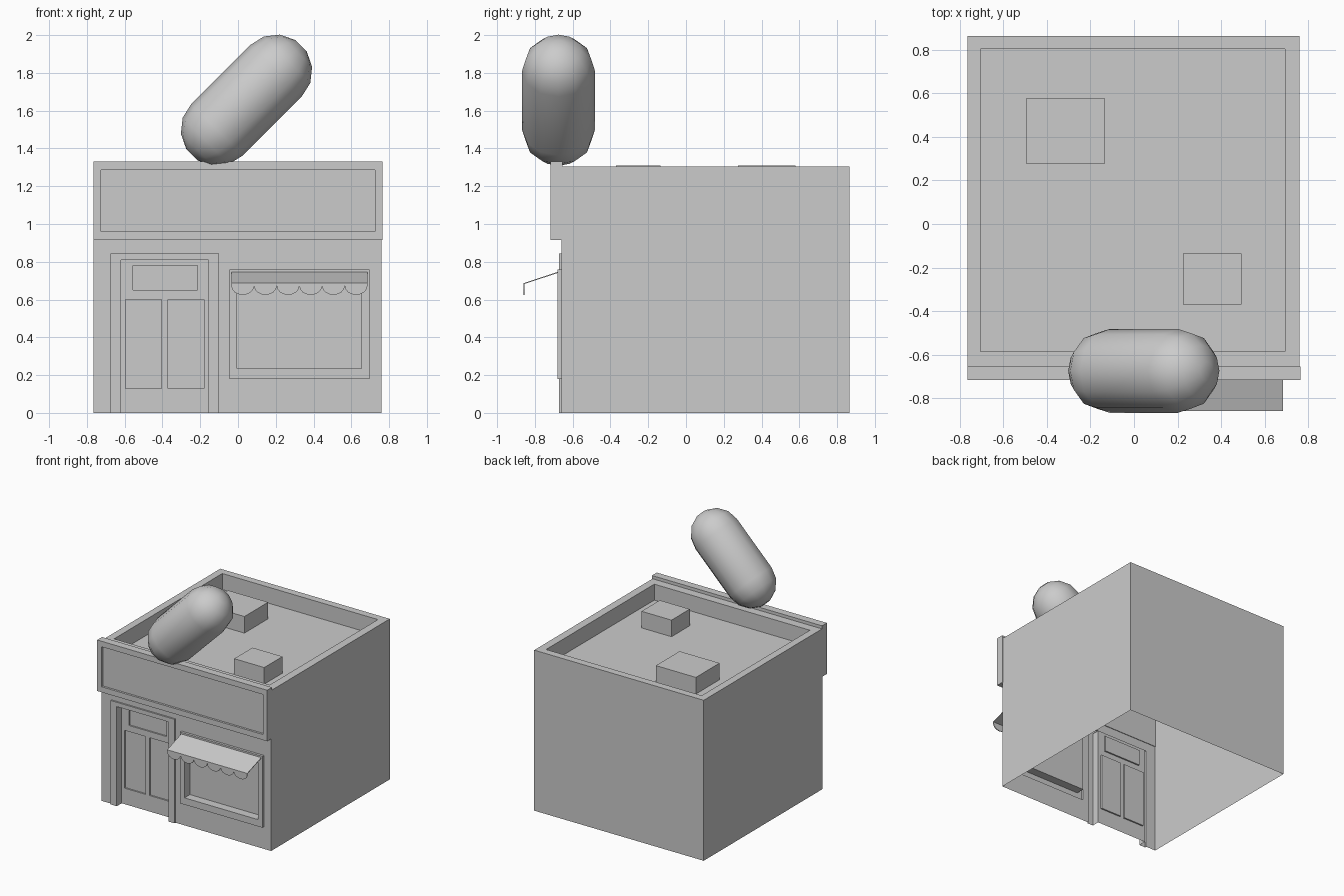
import bpy, bmesh, math
from mathutils import Matrix

if "Cube" in bpy.data.objects:
    bpy.data.objects.remove(bpy.data.objects["Cube"])


def finish(name, bm):
    mesh = bpy.data.meshes.new(name)
    bm.to_mesh(mesh)
    bm.free()
    obj = bpy.data.objects.new(name, mesh)
    bpy.context.collection.objects.link(obj)
    return obj


def nested(name, loops, top=False, skip=(), back=False):
    """Bridge successive rectangles (u0, u1, v0, v1, depth), then cap the last.
    skip holds (step, side) strips left open; side 0 is the low-v side."""
    bm = bmesh.new()
    rings = []
    for u0, u1, v0, v1, d in loops:
        pts = [(u0, v0), (u1, v0), (u1, v1), (u0, v1)]
        rings.append([bm.verts.new((u, v, d) if top else (u, d, v)) for u, v in pts])
    for n, (a, b) in enumerate(zip(rings, rings[1:])):
        for i in range(4):
            if (n, i) not in skip:
                j = (i + 1) % 4
                bm.faces.new((a[i], a[j], b[j], b[i]))
    bm.faces.new(rings[-1])
    if back:
        bm.faces.new(rings[0][::-1])
    return finish(name, bm)


def pierced_wall(name, rect, holes, y):
    """Flat front-facing wall with rectangular holes."""
    xs = sorted({v for r in [rect] + holes for v in r[:2]})
    zs = sorted({v for r in [rect] + holes for v in r[2:]})
    bm = bmesh.new()
    for x0, x1 in zip(xs, xs[1:]):
        for z0, z1 in zip(zs, zs[1:]):
            cx, cz = (x0 + x1) / 2, (z0 + z1) / 2
            if any(h[0] < cx < h[1] and h[2] < cz < h[3] for h in holes):
                continue
            bm.faces.new([bm.verts.new((x, y, z)) for x, z in
                          ((x0, z0), (x1, z0), (x1, z1), (x0, z1))])
    bmesh.ops.remove_doubles(bm, verts=bm.verts, dist=1e-5)
    bmesh.ops.dissolve_limit(bm, angle_limit=0.01, verts=bm.verts, edges=bm.edges)
    return finish(name, bm)


FRONT, GLASS = -0.66, -0.61
X0, X1, TOP = -0.765, 0.76, 1.305

# Building shell: open underneath, parapet around a sunken roof
body = (X0, X1, FRONT, 0.865)
inner = (-0.705, 0.695, -0.585, 0.805)
nested("building_shell", [(*body, 0), (*body, TOP), (*inner, TOP), (*inner, 1.175)],
       top=True, skip={(0, 0)})

# Front wall with door and window openings
door_out, door_in = (-0.675, -0.10, 0, 0.845), (-0.62, -0.155, 0, 0.81)
win_out, win_in = (-0.045, 0.695, 0.18, 0.76), (-0.005, 0.655, 0.235, 0.72)
pierced_wall("front_wall", (X0, X1, 0, TOP), [door_out, win_out], FRONT)

# Window: raised frame and recessed pane
nested("window", [(*win_out, FRONT), (*win_out, -0.68), (*win_in, -0.68), (*win_in, GLASS)])

# Door frame, open at the threshold and behind
frame = nested("door_frame", [(*door_out, FRONT), (*door_out, -0.673),
                              (*door_in, -0.673), (*door_in, GLASS)],
               skip={(0, 0), (1, 0), (2, 0)})
bm = bmesh.new()
bm.from_mesh(frame.data)
bm.faces.ensure_lookup_table()
bmesh.ops.delete(bm, geom=[bm.faces[-1]], context='FACES_ONLY')
bm.to_mesh(frame.data)
bm.free()

# Door leaf with three sunken panels
panels = [(-0.595, -0.405, 0.13, 0.60), (-0.37, -0.18, 0.13, 0.60),
          (-0.555, -0.215, 0.65, 0.78)]
pierced_wall("door", door_in, panels, GLASS)
for i, p in enumerate(panels):
    nested(f"door_panel_{i + 1}", [(*p, GLASS), (*p, GLASS + 0.012)])

# Sign board with sunken blank face
sign, face = (-0.765, 0.765, 0.915, 1.33), (-0.725, 0.725, 0.96, 1.285)
nested("sign_board", [(*sign, -0.655), (*sign, -0.717), (*face, -0.717), (*face, -0.70)],
       back=True)

# Roof units
for i, r in enumerate([(-0.495, -0.135, 0.275, 0.58), (0.225, 0.495, -0.37, -0.135)]):
    nested(f"roof_unit_{i + 1}", [(*r, 1.175), (*r, 1.31)], top=True)

# Awning: sloped sheet with a scalloped valance
bm = bmesh.new()
ax0, ax1, count = -0.035, 0.685, 6
w = (ax1 - ax0) / count
for k in range(count):
    a, b = ax0 + k * w, ax0 + (k + 1) * w
    bm.faces.new([bm.verts.new(p) for p in
                  ((a, -0.857, 0.685), (b, -0.857, 0.685),
                   (b, -0.675, 0.745), (a, -0.675, 0.745))])
    arc = [((a + b) / 2 - w / 2 * math.cos(math.pi * t / 8), -0.857,
            0.672 - 0.047 * math.sin(math.pi * t / 8)) for t in range(9)]
    bm.faces.new([bm.verts.new(p) for p in
                  arc + [(b, -0.857, 0.685), (a, -0.857, 0.685)]])
bmesh.ops.remove_doubles(bm, verts=bm.verts, dist=1e-5)
awning = finish("awning", bm)
solid = awning.modifiers.new("thickness", 'SOLIDIFY')
solid.thickness = 0.006
solid.offset = 0

# Rooftop capsule: low-poly round ends with flat tips, tilted 45 degrees
R, HALF, SIDES, STEPS = 0.193, 0.22, 12, 7
bm = bmesh.new()
profile = [(R * math.cos(math.pi * k / STEPS), HALF + R * math.sin(math.pi * k / STEPS))
           for k in range(4)]
profile = [(r, -h) for r, h in profile[::-1]] + profile
rings = [[bm.verts.new((r * math.cos(2 * math.pi * i / SIDES),
                        r * math.sin(2 * math.pi * i / SIDES), h))
          for i in range(SIDES)] for r, h in profile]
for a, b in zip(rings, rings[1:]):
    for i in range(SIDES):
        j = (i + 1) % SIDES
        bm.faces.new((a[i], a[j], b[j], b[i]))
bm.faces.new(rings[0][::-1])
bm.faces.new(rings[-1])
bm.transform(Matrix.Translation((0.045, -0.675, 1.655)) @ Matrix.Rotation(math.pi / 4, 4, 'Y'))
for f in bm.faces:
    f.smooth = True
finish("rooftop_capsule", bm)
